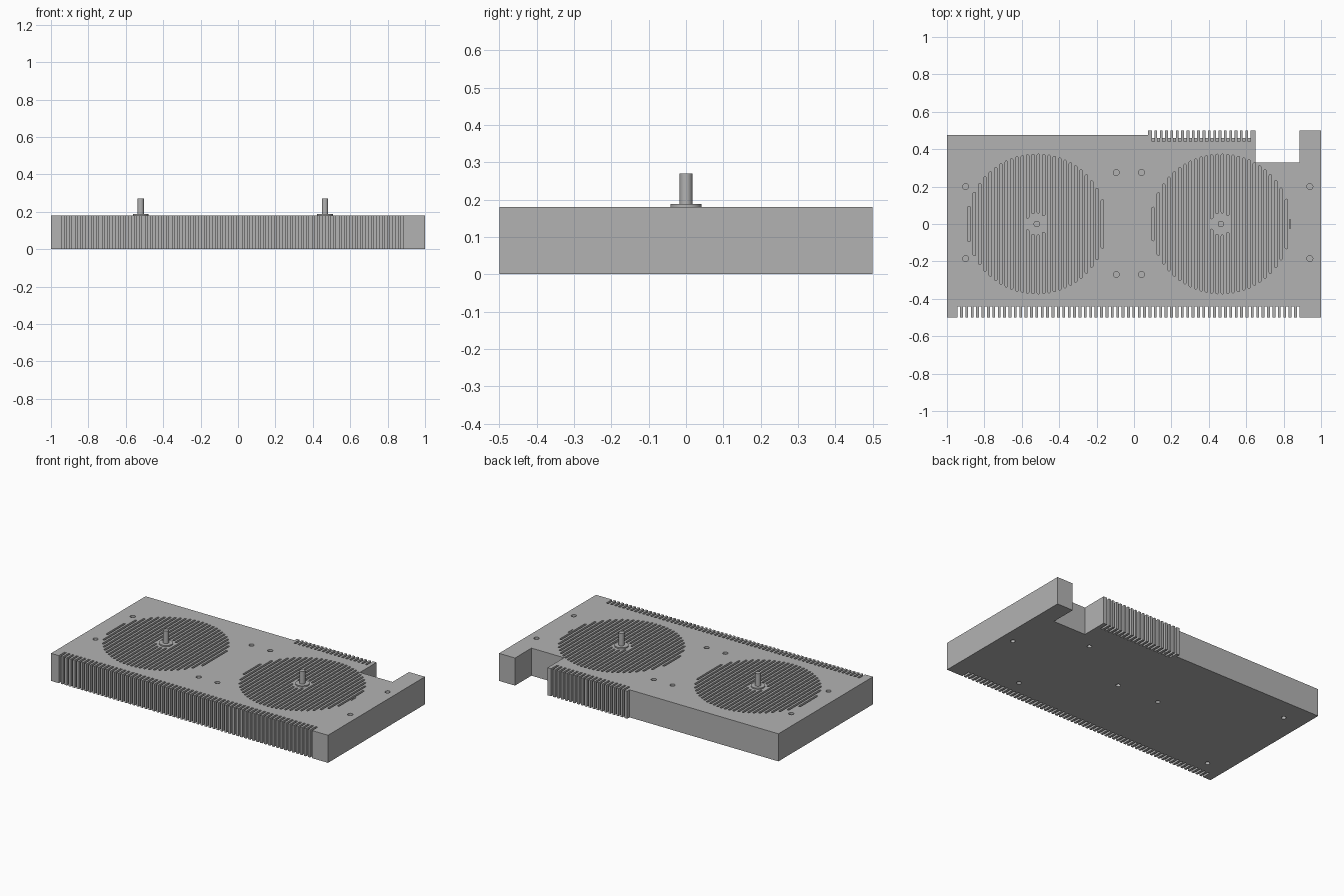
import bpy, bmesh
from math import sin, cos, pi, sqrt

cube = bpy.data.objects.get("Cube")
if cube:
    bpy.data.objects.remove(cube, do_unlink=True)

metal = bpy.data.materials.new("grey metal")
metal.use_nodes = True
metal.diffuse_color = (0.45, 0.45, 0.45, 1)
metal.node_tree.nodes["Principled BSDF"].inputs["Base Color"].default_value = (0.45, 0.45, 0.45, 1)

HEIGHT = 0.18
SLOT = 0.014
PITCH = 0.0285


def prism(bm, points, z0, z1):
    """Extrude a counter-clockwise outline between two heights."""
    low = [bm.verts.new((x, y, z0)) for x, y in points]
    high = [bm.verts.new((x, y, z1)) for x, y in points]
    bm.faces.new(low[::-1])
    bm.faces.new(high)
    n = len(points)
    for i in range(n):
        j = (i + 1) % n
        bm.faces.new((low[i], low[j], high[j], high[i]))


def disc(x, y, r, n=20):
    return [(x + r * cos(2 * pi * i / n), y + r * sin(2 * pi * i / n)) for i in range(n)]


def rounded_slot(x, y0, y1, w):
    """Narrow slot along y with rounded ends."""
    r = w / 2
    arc = [pi * i / 4 for i in range(5)]
    top = [(x + r * cos(a), y1 - r + r * sin(a)) for a in arc]
    bottom = [(x - r * cos(a), y0 + r - r * sin(a)) for a in arc]
    return top + bottom


def finish(name, bm):
    mesh = bpy.data.meshes.new(name)
    bm.to_mesh(mesh)
    bm.free()
    mesh.materials.append(metal)
    obj = bpy.data.objects.new(name, mesh)
    bpy.context.collection.objects.link(obj)
    return obj


def comb(centres, edge, root):
    """Outline points of slots cut from an edge, in the order given."""
    pts = []
    for x, side in centres:
        pts += [(x - side, edge), (x - side, root), (x + side, root), (x + side, edge)]
    return pts


# Block outline with front fins, rear fins and the rear notch
front = [(-0.937 + 0.0288 * i, SLOT / 2) for i in range(64)]
rear_x = [0.617 - 0.0286 * i for i in range(19)]
outline = [(-1, -0.5)] + comb(front, -0.5, -0.44) + [(1, -0.5), (1, 0.5)]
outline += [(0.885, 0.5), (0.885, 0.33), (0.65, 0.33), (0.65, 0.5)]
outline += comb([(x, -SLOT / 2) for x in rear_x], 0.5, 0.46)
outline += [(0.075, 0.5), (0.075, 0.475), (-1, 0.475)]
bm = bmesh.new()
prism(bm, outline, 0, HEIGHT)
block = finish("heatsink_block", bm)

# Cutters: round fields of grooves, screw holes, stepped rear slot ends
fans = [(-0.52, -0.882), (0.465, 0.102)]
radius, hub = 0.374, 0.055
cut = bmesh.new()
for cx, first in fans:
    for i in range(26):
        x = first + PITCH * i
        d = abs(x - cx)
        end = sqrt(radius ** 2 - d ** 2)
        if d < hub:
            gap = sqrt(hub ** 2 - d ** 2) + 0.004
            spans = [(gap, end), (-end, -gap)]
        else:
            spans = [(-end, end)]
        for a, b in spans:
            prism(cut, rounded_slot(x, a, b, SLOT), 0.06, 0.3)
prism(cut, rounded_slot(0.833, -0.025, 0.025, 0.005), 0.06, 0.3)

top_holes = [(x, y) for x in (-0.9, 0.94) for y in (0.2, -0.185)]
top_holes += [(x, y) for x in (-0.095, 0.04) for y in (0.275, -0.27)]
for x, y in top_holes:
    prism(cut, disc(x, y, 0.016), 0.12, 0.3)
bottom_holes = [(0.92, 0), (0.12, 0), (-0.18, 0), (0.54, 0.24), (0.58, -0.35),
                (-0.86, 0.33), (-0.86, -0.36)]
for x, y in bottom_holes:
    prism(cut, disc(x, y, 0.014), -0.1, 0.04)
for x in rear_x:
    w = SLOT * 0.45
    step = [(x - w, 0.44), (x + w, 0.44), (x + w, 0.47), (x - w, 0.47)]
    prism(cut, step, 0.14, 0.3)
    prism(cut, step, -0.1, 0.04)
cutter = finish("groove_cutter", cut)
cutter.hide_render = True

mod = block.modifiers.new("grooves", "BOOLEAN")
mod.operation = "DIFFERENCE"
mod.solver = "EXACT"
mod.object = cutter
bpy.context.view_layer.objects.active = block
bpy.ops.object.modifier_apply(modifier=mod.name)
bpy.data.objects.remove(cutter, do_unlink=True)

# Fan spindles: flat collar and upright post
for name, (cx, first) in zip(("right", "left"), fans):
    bm = bmesh.new()
    prism(bm, disc(cx, 0, 0.042, 32), HEIGHT - 0.01, HEIGHT + 0.008)
    prism(bm, disc(cx, 0, 0.017, 32), HEIGHT, 0.27)
    spindle = finish(name + "_fan_spindle", bm)
    bpy.ops.object.select_all(action="DESELECT")
    spindle.select_set(True)
    bpy.context.view_layer.objects.active = spindle
    bpy.ops.object.shade_smooth_by_angle()
